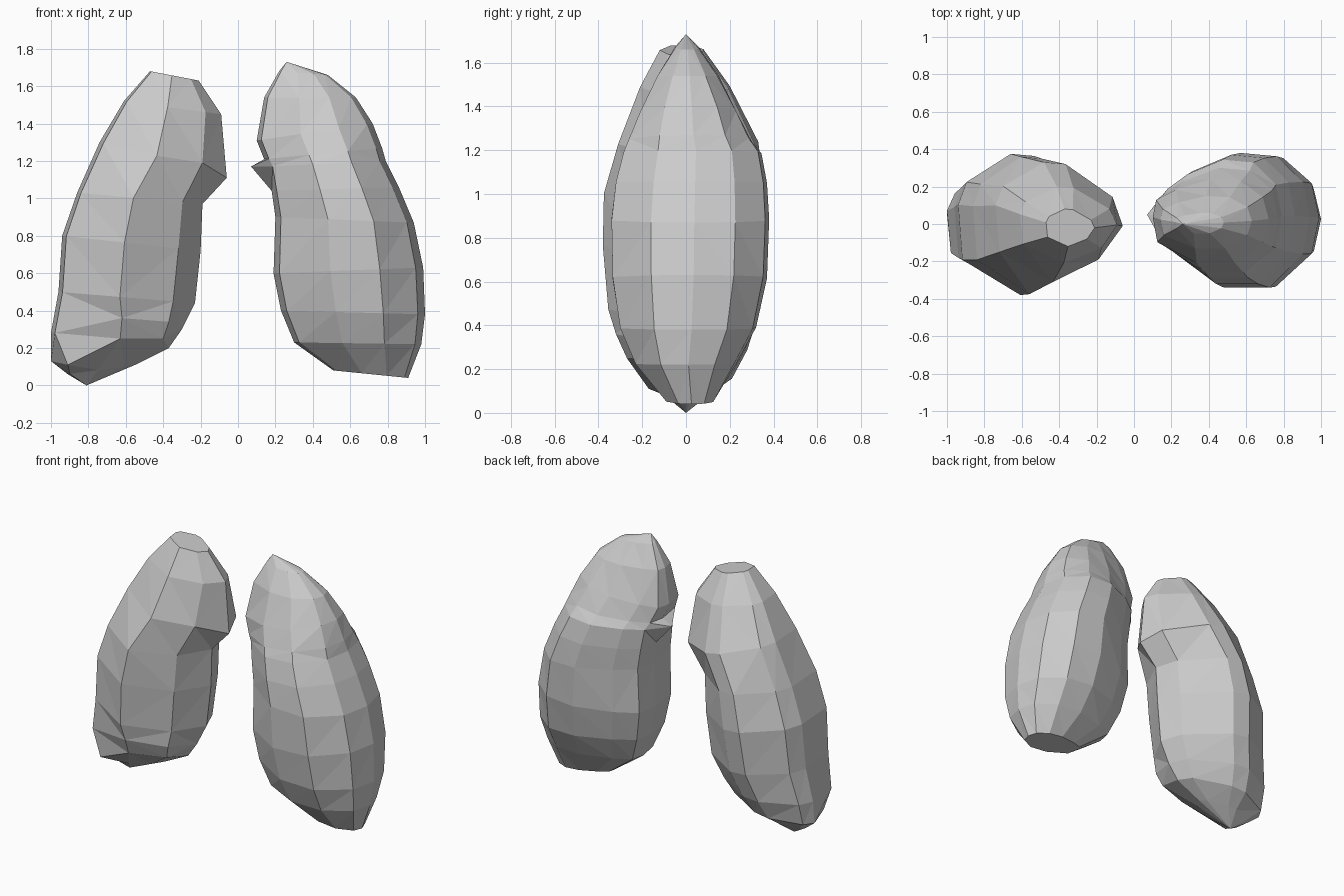
import bpy, bmesh

if "Cube" in bpy.data.objects:
    bpy.data.objects.remove(bpy.data.objects["Cube"])


def loft(name, profile, rings, tip=None, base=None, moved=None):
    """Skin a cross-section along tilted rings.
    profile: (u, v), u runs from edge A to edge B, v from front to back
    ring: (xA, zA, xB, zB, y_front, y_back)
    moved: {(ring, corner): position} for single pulled corners"""
    bm = bmesh.new()
    loops = []
    for xa, za, xb, zb, yf, yb in rings:
        mid, half = (yf + yb) / 2, (yb - yf) / 2
        loops.append([bm.verts.new((xa + (xb - xa) * u, mid + half * v, za + (zb - za) * u))
                      for u, v in profile])
    for (r, c), pos in (moved or {}).items():
        loops[r][c].co = pos
    n = len(profile)
    for lo, hi in zip(loops, loops[1:]):
        for i in range(n):
            j = (i + 1) % n
            bm.faces.new((lo[i], lo[j], hi[j], hi[i]))
    # close the ends with a point or a flat cap
    for loop, point in ((loops[0], base), (loops[-1], tip)):
        if point:
            p = bm.verts.new(point)
            for i in range(n):
                bm.faces.new((loop[i], loop[(i + 1) % n], p))
        else:
            bm.faces.new(loop)
    bmesh.ops.recalc_face_normals(bm, faces=bm.faces)
    bmesh.ops.triangulate(bm, faces=[f for f in bm.faces if len(f.verts) == 4])
    mesh = bpy.data.meshes.new(name)
    bm.to_mesh(mesh)
    bm.free()
    obj = bpy.data.objects.new(name, mesh)
    bpy.context.collection.objects.link(obj)
    return obj


# left lobe: outer edge first, then inner edge with a notch
loft("left_lobe",
     [(.03, -.5), (.45, -1), (.84, -.6), (1, 0), (.92, .42),
      (.55, .97), (.38, 1), (.06, .6), (0, .28)],
     [(-.91, .06, -.55, .11, -.10, .10),
      (-1.0, .13, -.37, .20, -.22, .21),
      (-1.0, .28, -.30, .30, -.30, .28),
      (-.96, .50, -.23, .44, -.355, .34),
      (-.94, .80, -.20, .72, -.38, .375),
      (-.86, 1.03, -.19, .97, -.375, .36),
      (-.74, 1.30, -.06, 1.14, -.31, .33),
      (-.61, 1.52, -.09, 1.45, -.21, .20),
      (-.47, 1.68, -.21, 1.63, -.12, .08)],
     base=(-.81, 0, 0),
     moved={(1, 0): (-.91, -.17, .11), (1, 1): (-.63, -.27, .25), (1, 2): (-.40, -.19, .25),
            (2, 1): (-.62, -.32, .36), (2, 2): (-.37, -.22, .34),
            (6, 2): (-.19, -.19, 1.19), (6, 3): (-.06, -.01, 1.11)})

# right lobe: inner edge first, then outer edge; a small spur at the notch
loft("right_lobe",
     [(0, .1), (.04, -.5), (.38, -1), (.71, -1), (.95, -.5), (1, .05),
      (.95, .57), (.76, .95), (.5, 1), (.2, .75), (.03, .5)],
     [(.51, .08, .91, .04, -.09, .13),
      (.30, .23, .98, .22, -.23, .23),
      (.23, .40, 1.0, .38, -.30, .32),
      (.19, .60, .99, .63, -.335, .37),
      (.20, .90, .94, .87, -.34, .38),
      (.18, 1.04, .86, 1.06, -.32, .37),
      (.16, 1.17, .79, 1.20, -.285, .345),
      (.14, 1.21, .77, 1.27, -.26, .30),
      (.10, 1.31, .72, 1.40, -.21, .24),
      (.14, 1.54, .63, 1.54, -.13, .15),
      (.22, 1.68, .48, 1.66, -.05, .06)],
     tip=(.26, 0, 1.73),
     moved={(6, 0): (.07, .05, 1.17)})
